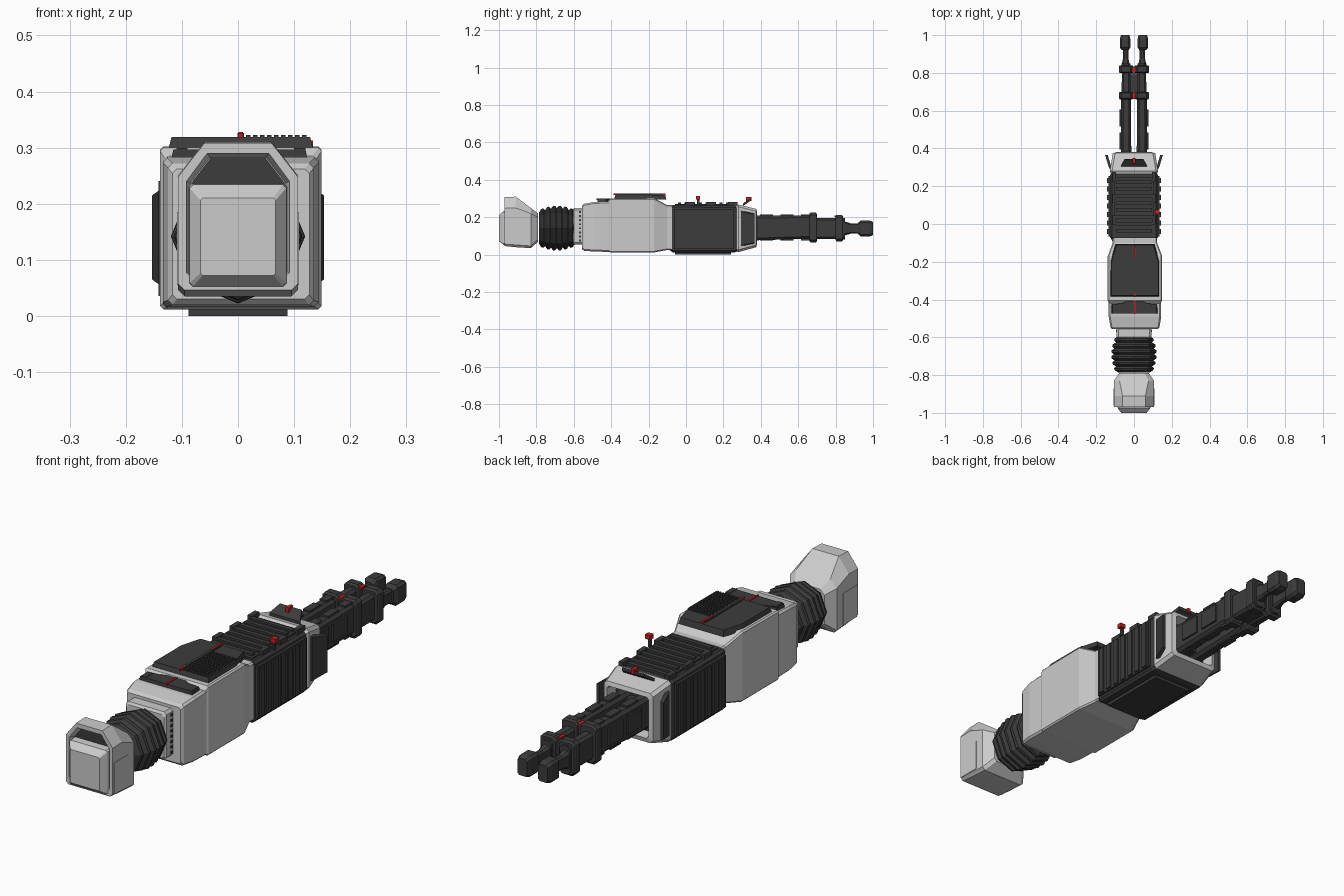
import bpy, bmesh, math
from mathutils import Vector


def material(name, rgb):
    m = bpy.data.materials.new(name)
    m.diffuse_color = (*rgb, 1)
    return m


LIGHT = material("light_grey", (0.56, 0.56, 0.56))
DARK = material("dark_grey", (0.045, 0.045, 0.045))
RED = material("red", (0.6, 0.015, 0.015))
BLUE = material("blue", (0.05, 0.4, 0.6))


def finish(name, bm, mat):
    bmesh.ops.recalc_face_normals(bm, faces=bm.faces)
    me = bpy.data.meshes.new(name)
    bm.to_mesh(me)
    bm.free()
    me.materials.append(mat)
    ob = bpy.data.objects.new(name, me)
    bpy.context.collection.objects.link(ob)
    return ob


def skin(name, rings, mat):
    """Bridge equal rings of points and cap both ends."""
    bm = bmesh.new()
    vs = [[bm.verts.new(p) for p in r] for r in rings]
    n = len(vs[0])
    for a, b in zip(vs, vs[1:]):
        for i in range(n):
            j = (i + 1) % n
            bm.faces.new((a[i], a[j], b[j], b[i]))
    bm.faces.new(vs[0])
    bm.faces.new(vs[-1])
    return finish(name, bm, mat)


def loft(name, sections, mat, cx=0):
    """Sections along y: (y, half width, z low, z high, chamfer or (top x, top z, bottom x, bottom z))."""
    rings = []
    for y, w, a, b, c in sections:
        tx, tz, bx, bz = c if isinstance(c, tuple) else (c,) * 4
        half = [(w - bx, a), (w, a + bz), (w, b - tz), (w - tx, b)]
        rings.append([(cx + x, y, z) for x, z in half] + [(cx - x, y, z) for x, z in half[::-1]])
    return skin(name, rings, mat)


def plate(name, pts, z0, z1, shrink, mat):
    """Flat outline in xy raised to a smaller top."""
    c = sum((Vector(p) for p in pts), Vector((0, 0))) / len(pts)
    top = [c + (Vector(p) - c) * shrink for p in pts]
    return skin(name, [[(*p, z0) for p in pts], [(*p, z1) for p in top]], mat)


def boxes(name, items, mat):
    """One object from many boxes: (cx, cy, cz, sx, sy, sz)."""
    bm = bmesh.new()
    for x, y, z, sx, sy, sz in items:
        vs = bmesh.ops.create_cube(bm, size=1)["verts"]
        bmesh.ops.scale(bm, vec=(sx, sy, sz), verts=vs)
        bmesh.ops.translate(bm, vec=(x, y, z), verts=vs)
    return finish(name, bm, mat)


# Head: hooded shell with open front, visor and blunt face
loft("head_shell", [
    (-0.94, .085, .065, .282, (.035, .045, .015, .015)),
    (-0.97, .092, .062, .29, (.037, .05, .015, .015)),
    (-0.97, .107, .046, .308, (.047, .06, .012, .012)),
    (-0.91, .107, .04, .31, (.047, .06, .012, .012)),
    (-0.83, .107, .035, .25, (.03, .03, .012, .012)),
    (-0.79, .078, .07, .22, (.02, .02, .012, .012))], LIGHT)
loft("visor", [(-0.946, .083, .2, .281, (.034, .044, .005, .005)),
               (-0.93, .083, .2, .281, (.034, .044, .005, .005))], DARK)
loft("face", [(-0.94, .088, .05, .237, .006), (-0.975, .086, .053, .234, .006),
              (-1.0, .067, .072, .21, .004)], LIGHT)
for s, side in ((-1, "left"), (1, "right")):
    boxes("head_cheek_" + side, [(s * .1, -.915, .12, .018, .09, .13)], LIGHT)

# Neck bellows: zigzag eight-sided rings
rings, folds = [], 6
for i in range(folds * 3 + 1):
    y = -0.785 + 0.19 * i / (folds * 3)
    t = i / (folds * 3)
    r = (0.085 + 0.022 * math.sin(math.pi * t)) + (0 if i % 3 == 0 else 0.013)
    rings.append([(r * math.cos(k * math.pi / 4), y, .142 + r * math.sin(k * math.pi / 4)) for k in range(8)])
skin("neck_bellows", rings, DARK)
loft("neck_collar", [(-0.605, .085, .06, .24, .01), (-0.598, .092, .054, .25, .01),
                     (-0.54, .092, .054, .25, .01)], LIGHT)
boxes("collar_studs", [(s * .093, -.567, .075 + .022 * i, .006, .012, .01)
                       for s in (-1, 1) for i in range(8)], DARK)

# Chest
CX = 0.005
loft("chest_front", [(-0.556, .122, .03, .262, .008), (-0.545, .13, .02, .272, .008),
                     (-0.49, .139, .017, .282, .008), (-0.4, .139, .014, .285, .008)], LIGHT, CX)
loft("chest_main", [(-0.42, .134, .02, .285, .006), (-0.405, .144, .012, .3, .006),
                    (-0.17, .144, .012, .302, .006), (-0.1, .118, .025, .265, .006),
                    (-0.075, .118, .025, .265, .006)], LIGHT, CX)
plate("chest_front_pad", [(-.12, -.475), (.125, -.475), (.125, -.425), (.07, -.42),
                          (.045, -.405), (-.04, -.405), (-.065, -.42), (-.12, -.425)], .275, .297, .96, DARK)
boxes("front_pad_ends", [(CX + s * .105, -.452, .293, .02, .045, .012) for s in (-1, 1)], DARK)
plate("back_plate", [(-.125, -.385), (.135, -.385), (.135, -.2), (.108, -.105),
                     (-.098, -.105), (-.125, -.2)], .294, .319, .95, DARK)
boxes("back_plate_studs", [(.018 + .0125 * i, -.37 + .0225 * j, .32, .008, .014, .006)
                           for i in range(9) for j in range(9)], DARK)
boxes("centre_ridge", [(CX, -.245, .32, .012, .24, .012)], DARK)
boxes("red_stripes", [(CX, -.145, .324, .008, .07, .008), (CX, -.37, .322, .008, .035, .008),
                      (CX, -.435, .296, .008, .085, .008)], RED)

# Ribbed middle body
loft("middle_body", [(-0.09, .115, .025, .255, .01), (-0.07, .126, .012, .265, .01),
                     (0.26, .126, .012, .262, .01), (0.28, .118, .02, .255, .01)], DARK)
boxes("middle_top_panel", [(0, .095, .266, .21, .31, .012)], DARK)
boxes("middle_top_ribs", [(0, -.035 + .037 * i, .274, .19, .018, .012) for i in range(8)], DARK)
boxes("middle_top_rails", [(s * .105, .02 + .115 * i, .272, .02, .05, .02)
                           for s in (-1, 1) for i in range(3)], DARK)
for s, side in ((-1, "left"), (1, "right")):
    boxes("side_panel_" + side, [(s * .128, .095, .138, .016, .32, .215)], DARK)
    boxes("side_ribs_" + side, [(s * .136, -.04 + .045 * i, .138, .012, .026, .205)
                                for i in range(7)], DARK)
boxes("belly_plate", [(0, .09, .008, .176, .3, .016)], DARK)

# Small aerial on the right edge
boxes("aerial_post", [(.118, .065, .282, .01, .012, .04)], DARK)
boxes("aerial_tip", [(.122, .065, .304, .024, .022, .018)], RED)

# Rear frame with an open end
loft("rear_frame", [(0.265, .12, .02, .262, .012), (0.28, .128, .014, .268, .012),
                    (0.375, .112, .04, .245, .012), (0.38, .094, .058, .228, .008),
                    (0.33, .086, .064, .22, .008)], LIGHT)
loft("rear_socket", [(0.32, .083, .066, .218, .006), (0.337, .083, .066, .218, .006)], DARK)
for s, side in ((-1, "left"), (1, "right")):
    skin("rear_fin_" + side, [
        [(s * x, y, z) for x, z in ((x0, .05 + d), (x0 + .014, .055 + d), (x0 + .014, .225 - d), (x0, .23 - d))]
        for y, x0, d in ((.295, .118, -.005), (.365, .139, 0.01))], DARK)
skin("rear_top_fin", [[(-w, y, z), (w, y, z), (w, y, z + .014), (-w, y, z + .014)]
                      for y, w, z in ((.305, .07, .26), (.345, .05, .288))], DARK)
boxes("rear_top_light", [(0, .335, .298, .014, .03, .02)], RED)

# Twin rear prongs
for s, side in ((-1, "left"), (1, "right")):
    c = s * .042
    loft("prong_beam_" + side, [(0.32, .028, .075, .208, .012), (0.65, .026, .085, .21, .012),
                                (0.7, .024, .09, .2, .01)], DARK, c)
    boxes("prong_panels_" + side, [(s * .07, .44 + .12 * i, .148, .012, .09, .075) for i in range(2)]
          + [(c, .43 + .11 * i, .21, .032, .07, .012) for i in range(3)]
          + [(c, .43 + .11 * i, .083, .032, .07, .012) for i in range(3)], DARK)
    loft("prong_mid_" + side, [(0.69, .024, .085, .195, .01), (0.8, .022, .085, .195, .01),
                               (0.85, .024, .08, .195, .012)], DARK, c)
    loft("prong_rod_" + side, [(0.84, .022, .1, .18, .01), (0.88, .014, .112, .168, .007),
                               (0.94, .014, .112, .168, .007)], DARK, c + s * .002)
    loft("prong_tip_" + side, [(0.92, .018, .11, .17, .008), (0.935, .028, .097, .183, .01),
                               (0.98, .028, .097, .183, .01), (1.0, .022, .105, .175, .008)], DARK, c + s * .005)
    # Clamp collars round each prong
    for y, lo, hi, n in ((.68, .065, .225, "inner"), (.82, .07, .212, "outer")):
        loft(f"clamp_{n}_{side}", [(y - .02, .034, lo + .008, hi - .008, .012), (y - .014, .038, lo, hi, .014),
                                   (y + .014, .038, lo, hi, .014), (y + .02, .034, lo + .008, hi - .008, .012)],
             DARK, c)

# Bridges joining the prongs
boxes("clamp_bridges", [(0, .68, .15, .05, .028, .12), (0, .82, .15, .05, .028, .11),
                        (0, .35, .145, .04, .05, .1), (0, .75, .115, .04, .1, .05)], DARK)
boxes("clamp_lights", [(0, .68, .213, .014, .035, .008), (0, .81, .206, .014, .03, .008)], RED)
boxes("blue_lamp", [(0, .81, .145, .03, .04, .015)], BLUE)
